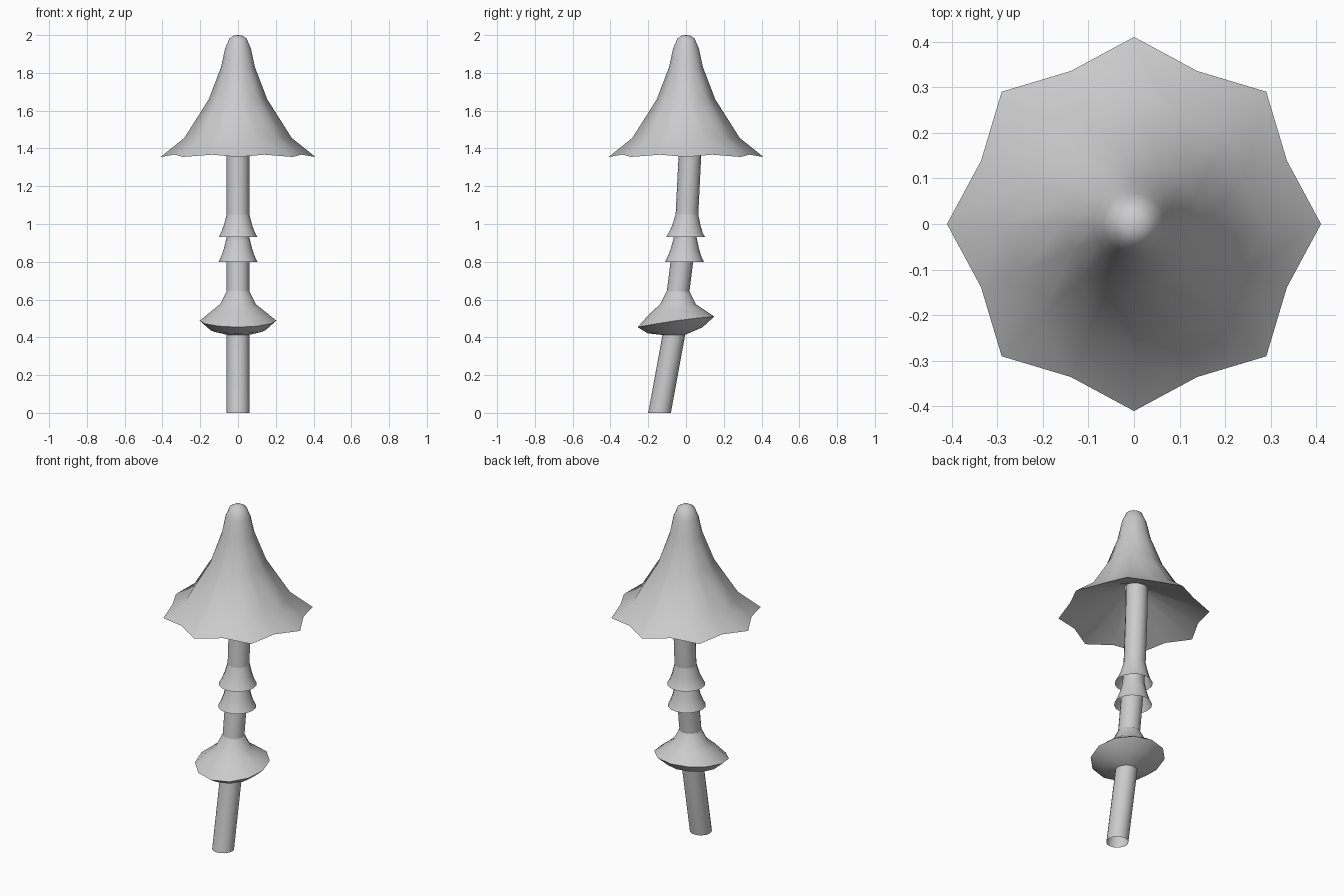
import bpy, bmesh
from math import sin, cos, pi, radians

if "Cube" in bpy.data.objects:
    bpy.data.objects.remove(bpy.data.objects["Cube"])


def skin(name, rings, angle=40):
    """Join rings of points (a one-point ring is a pole) into one surface."""
    bm = bmesh.new()
    loops = [[bm.verts.new(p) for p in ring] for ring in rings]
    for a, b in zip(loops, loops[1:]):
        n = max(len(a), len(b))
        for i in range(n):
            j = (i + 1) % n
            if len(a) == 1:
                bm.faces.new((a[0], b[i], b[j]))
            else:
                bm.faces.new((a[i], b[i], b[j], a[j]))
    me = bpy.data.meshes.new(name)
    bm.to_mesh(me)
    bm.free()
    ob = bpy.data.objects.new(name, me)
    bpy.context.collection.objects.link(ob)
    bpy.ops.object.select_all(action='DESELECT')
    bpy.context.view_layer.objects.active = ob
    ob.select_set(True)
    bpy.ops.object.shade_smooth_by_angle(angle=radians(angle))
    return ob


def circle(r, y, z, n=16):
    return [(r * cos(2 * pi * i / n), y + r * sin(2 * pi * i / n), z) for i in range(n)]


def scallop(r, z, valley, lift=0.0):
    # eight ridges with a shorter, slightly raised point between each pair
    ring = []
    for i in range(16):
        rr, zz = (r * valley, z + lift) if i % 2 else (r, z)
        ring.append((rr * cos(pi * i / 8), rr * sin(pi * i / 8), zz))
    return ring


# Cap: fluted bell, scalloped rim, shallow underside rising to the stem
skin("cap", [
    [(0, 0, 2.0)],
    scallop(0.022, 1.997, 1), scallop(0.045, 1.983, 1), scallop(0.068, 1.93, 1),
    scallop(0.09, 1.83, 0.97), scallop(0.155, 1.66, 0.93),
    scallop(0.285, 1.455, 0.91), scallop(0.41, 1.355, 0.885, 0.012),
    scallop(0.05, 1.525, 1)], 50)

# Stem: gently bent tube, open at the foot
skin("stem", [circle(0.06, y, z) for y, z in (
    (0.025, 1.56), (0.02, 1.35), (0.005, 1.05), (-0.006, 0.93), (-0.022, 0.8),
    (-0.042, 0.64), (-0.065, 0.41), (-0.14, 0.0))])

# Two small flared collars
for name, top, bottom, y0, y1 in (("upper_collar", 1.05, 0.93, 0.005, -0.002),
                                  ("lower_collar", 0.93, 0.80, -0.004, -0.008)):
    h = top - bottom
    skin(name, [circle(0.06, y0, top), circle(0.076, (y0 + y1) / 2, top - h * 0.5),
                circle(0.09, y1, top - h * 0.8), circle(0.103, y1, bottom)])

# Large skirt ring with a rim that dips toward the front
rim = [(x, y, 0.488 + 0.028 * sin(2 * pi * i / 12) - 0.006 * (1 - cos(4 * pi * i / 12)) / 2)
       for i, (x, y, _) in enumerate(circle(0.203, -0.053, 0, 12))]
mid = [(x, y, 0.535 + 0.008 * sin(2 * pi * i / 12))
       for i, (x, y, _) in enumerate(circle(0.145, -0.045, 0, 12))]
under = [(x, y, 0.437 + 0.016 * sin(2 * pi * i / 12))
         for i, (x, y, _) in enumerate(circle(0.145, -0.058, 0, 12))]
skin("skirt_ring", [circle(0.06, -0.042, 0.645, 12), circle(0.095, -0.042, 0.575, 12),
                    mid, rim, under, circle(0.055, -0.063, 0.412, 12)])
